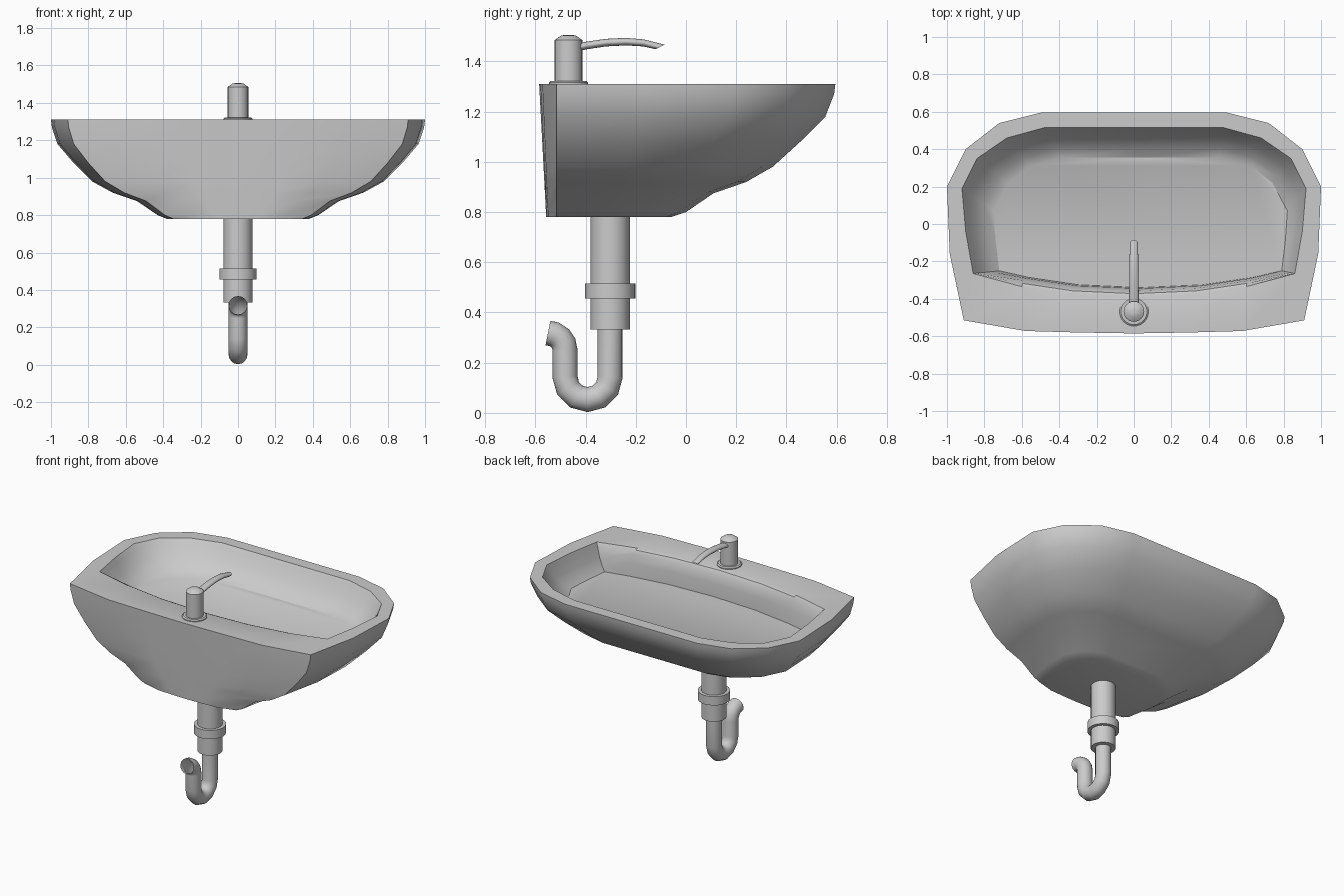
import bpy, bmesh, math
from mathutils import Vector

cube = bpy.data.objects.get("Cube")
if cube:
    bpy.data.objects.remove(cube)

grey = bpy.data.materials.new("ceramic_grey")
grey.use_nodes = True
grey.diffuse_color = (0.6, 0.6, 0.6, 1)
grey.node_tree.nodes["Principled BSDF"].inputs["Base Color"].default_value = (0.6, 0.6, 0.6, 1)


def finish(name, bm, angle=35):
    bmesh.ops.recalc_face_normals(bm, faces=bm.faces)
    mesh = bpy.data.meshes.new(name)
    bm.to_mesh(mesh)
    bm.free()
    mesh.materials.append(grey)
    obj = bpy.data.objects.new(name, mesh)
    bpy.context.collection.objects.link(obj)
    bpy.ops.object.select_all(action="DESELECT")
    obj.select_set(True)
    bpy.context.view_layer.objects.active = obj
    bpy.ops.object.shade_smooth_by_angle(angle=math.radians(angle))
    return obj


def loft(name, rings, cap_start=True, cap_end=True, angle=35):
    """Bridge a list of equal closed rings into one surface."""
    bm = bmesh.new()
    rows = [[bm.verts.new(p) for p in ring] for ring in rings]
    n = len(rows[0])
    for a, b in zip(rows, rows[1:]):
        for i in range(n):
            j = (i + 1) % n
            bm.faces.new((a[i], a[j], b[j], b[i]))
    if cap_start:
        bm.faces.new(rows[0])
    if cap_end:
        bm.faces.new(rows[-1])
    return finish(name, bm, angle)


def lathe(name, y, profile, sides=24):
    """Turned part about a vertical axis; profile holds (radius, z)."""
    turn = [math.tau * i / sides for i in range(sides)]
    return loft(name, [[(r * math.cos(a), y + r * math.sin(a), z) for a in turn]
                       for r, z in profile])


def sweep(name, path, widths, heights, sides=16, caps=True, end_lean=0):
    """Elliptical tube along a (y, z) path in the x = 0 plane."""
    pts = [Vector((0, y, z)) for y, z in path]
    rings = []
    for k, p in enumerate(pts):
        d = (pts[min(k + 1, len(pts) - 1)] - pts[max(k - 1, 0)]).normalized()
        up = Vector((0, -d.z, d.y))
        lean = d * end_lean if k == len(pts) - 1 else Vector()
        ring = []
        for i in range(sides):
            a = math.tau * i / sides
            ring.append(p + Vector((widths[k] * math.cos(a), 0, 0))
                        + (up * heights[k] + lean) * math.sin(a))
        rings.append(ring)
    return loft(name, rings, caps, caps, 45)


# Basin half outlines, from the middle of the wall side round to the far side
outer = [(0, -.585), (.3, -.58), (.58, -.572), (.91, -.515), (.985, -.16),
         (1, .2), (.9, .4), (.72, .54), (.5, .595), (0, .595)]
lip = [(0, -.39), (.33, -.375), (.6, -.335), (.86, -.265), (.9, -.04),
       (.92, .19), (.84, .35), (.68, .46), (.48, .515), (0, .515)]
floor = [(0, -.34), (.33, -.325), (.6, -.285), (.755, -.25), (.775, -.08),
         (.785, .07), (.705, .22), (.59, .31), (.42, .355), (0, .355)]
BACK = -.515


def mirrored(half):
    return half + [(-p[0],) + tuple(p[1:]) for p in reversed(half[1:-1])]


def shell_ring(z, width, front):
    k = (front - BACK) / (.595 - BACK)
    bulge = .6 + .4 * (z - .78) / .53
    half = [(x * width, BACK + (y - BACK) * (k if y > BACK else bulge), z)
            for x, y in outer]
    return mirrored(half)


# Outside shell, from the underside up to the rim
levels = [(.78, .38, -.06), (.80, .43, 0), (.875, .54, .11), (.92, .67, .24),
          (.98, .78, .345), (1.08, .88, .455), (1.18, .965, .555),
          (1.27, .995, .59), (1.31, 1, .595)]
rings = [shell_ring(*level) for level in levels]

# Inside bowl: rolled ledge on the wall side, scooped sides elsewhere
ledge = [(0, 1.31), (.35, 1.303), (.65, 1.28), (.9, 1.22), (1, 1.13)]
scoop = [(0, 1.31), (.1, 1.285), (.35, 1.215), (.7, 1.16), (1, 1.13)]
for step in range(len(ledge)):
    half = []
    for i, ((ax, ay), (bx, by)) in enumerate(zip(lip, floor)):
        t, z = (ledge if i < 3 else scoop)[step]
        half.append((ax + (bx - ax) * t, ay + (by - ay) * t, z))
    t = scoop[step][0]
    rings.append([(x + .035 * t, y, z) for x, y, z in mirrored(half)])
loft("basin", rings, angle=32)

# Tap
TAP_Y = -.468
lathe("tap_base", TAP_Y, [(.078, 1.305), (.078, 1.316), (.07, 1.322), (.055, 1.322)])
lathe("tap_body", TAP_Y, [(.055, 1.31), (.055, 1.485), (.03, 1.503), (.012, 1.506)])
sweep("tap_spout",
      [(-.45, 1.453), (-.40, 1.463), (-.32, 1.475), (-.24, 1.479), (-.17, 1.474), (-.103, 1.458)],
      [.026, .026, .025, .024, .023, .021],
      [.015, .015, .015, .015, .014, .013], end_lean=.016)

# Waste pipe and its collar
PIPE_Y = -.302
lathe("waste_pipe", PIPE_Y, [(.078, .333), (.078, .80)])
lathe("waste_collar", PIPE_Y, [(.1, .455), (.1, .515)])

# Trap: down, round the bend, up, and out towards the wall
path = [(-.302, .345)]
for i in range(7):
    a = math.pi * i / 6
    path.append((-.392 + .09 * math.cos(a), .143 + .09 * math.sin(-a)))
for i in range(5):
    a = math.pi / 2 * i / 4
    path.append((-.55 + .068 * math.cos(a), .25 + .068 * math.sin(a)))
sweep("trap_pipe", path, [.05] * len(path), [.05] * len(path), caps=False)
